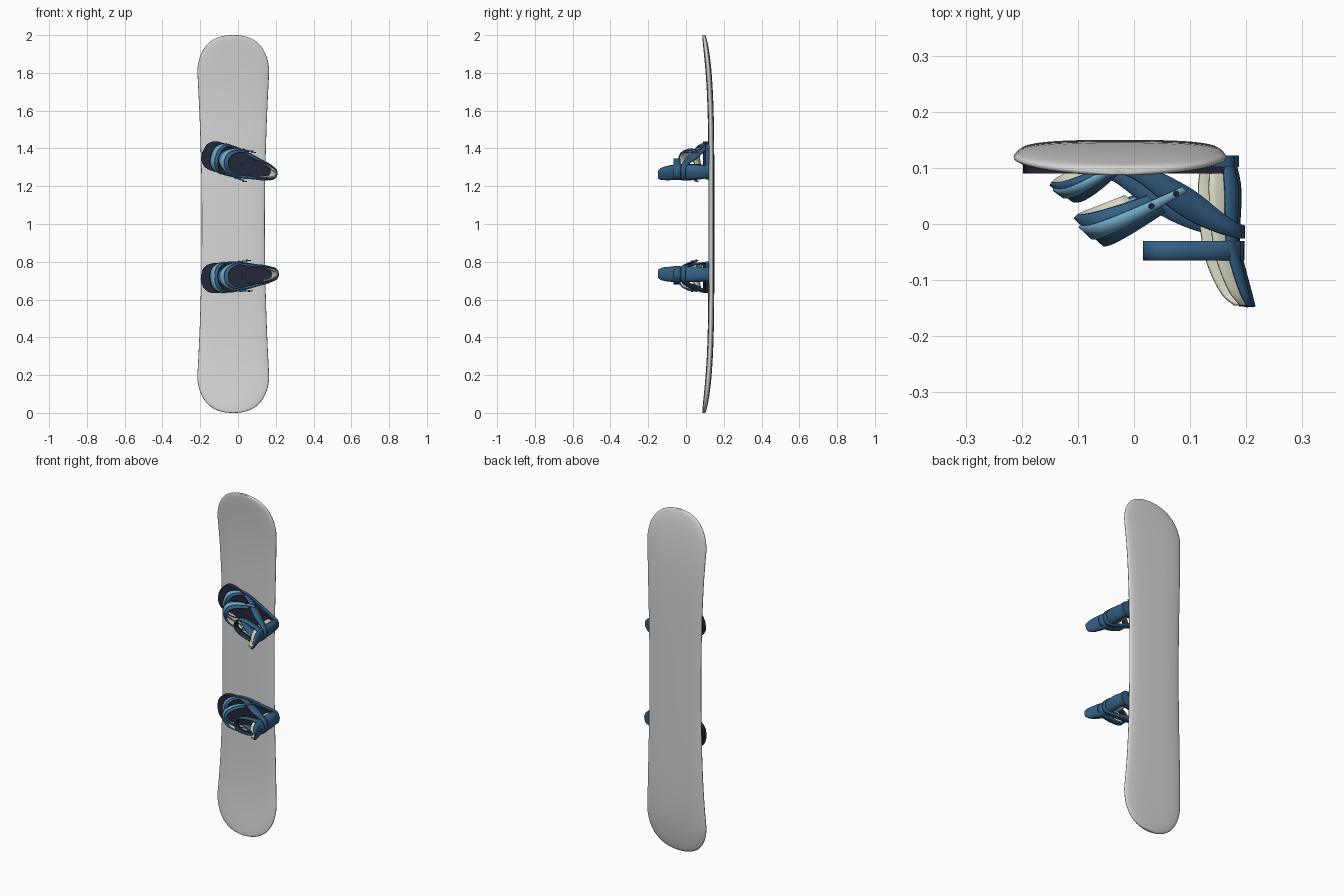
import bpy, bmesh, math
from mathutils import Vector

if "Cube" in bpy.data.objects:
    bpy.data.objects.remove(bpy.data.objects["Cube"])


def material(name, rgb):
    m = bpy.data.materials.new(name)
    m.diffuse_color = (*rgb, 1)
    m.use_nodes = True
    m.node_tree.nodes["Principled BSDF"].inputs["Base Color"].default_value = m.diffuse_color
    return m


GREY = material("board grey", (0.68, 0.68, 0.68))
BLUE = material("deep blue", (0.035, 0.115, 0.23))
LIGHT = material("light blue", (0.16, 0.40, 0.58))
DARK = material("near black", (0.018, 0.02, 0.04))
CREAM = material("cream", (0.74, 0.74, 0.60))


def finish(name, bm, mats, angle=40):
    me = bpy.data.meshes.new(name)
    bm.to_mesh(me)
    bm.free()
    ob = bpy.data.objects.new(name, me)
    bpy.context.collection.objects.link(ob)
    for m in mats:
        me.materials.append(m)
    bpy.ops.object.select_all(action='DESELECT')
    ob.select_set(True)
    bpy.context.view_layer.objects.active = ob
    bpy.ops.object.shade_smooth_by_angle(angle=math.radians(angle))
    return ob


def sheet(name, rows, outer, inner, thick, closed=False):
    """Strip through rows of points, facing outwards, thickened inwards."""
    bm = bmesh.new()
    g = [[bm.verts.new(p) for p in r] for r in rows]
    n = len(g[0])
    for i in range(len(g) - 1):
        for j in range(n if closed else n - 1):
            k = (j + 1) % n
            bm.faces.new((g[i][j], g[i][k], g[i + 1][k], g[i + 1][j]))
    bm.normal_update()
    mid = sum((v.co for v in bm.verts), Vector()) / len(bm.verts)
    if sum(f.normal.dot(f.calc_center_median() - mid) * f.calc_area() for f in bm.faces) < 0:
        bmesh.ops.reverse_faces(bm, faces=bm.faces[:])
    ob = finish(name, bm, [outer, inner])
    s = ob.modifiers.new("thickness", 'SOLIDIFY')
    s.thickness, s.offset, s.material_offset = thick, -1, 1
    return ob


def spline(ctrl, n=6):
    """Smooth list of tuples through the control tuples."""
    c = [Vector(p) for p in ctrl]
    c = [2 * c[0] - c[1]] + c + [2 * c[-1] - c[-2]]
    out = []
    for i in range(1, len(c) - 2):
        a, b, d, e = c[i - 1:i + 3]
        for k in range(n):
            t = k / n
            out.append(0.5 * (2 * b + (d - a) * t + (2 * a - 5 * b + 4 * d - e) * t * t
                              + (3 * b - a - 3 * d + e) * t ** 3))
    return out + [c[-2]]


def spow(x, p):
    return math.copysign(abs(x) ** p, x)


# Board: superellipse sections along z, waisted, tips bent forward
def board():
    bm = bmesh.new()
    rings, N, M = [], 72, 40
    for i in range(N + 1):
        t = -math.cos(math.pi * i / N) * 0.9998
        a = abs(t)
        w = 0.167 + 0.024 * min(1, a / 0.82) ** 2
        e = max(0, (a - 0.78) / 0.22)
        r = (1 - e ** 2.4) ** (1 / 2.4)
        yc = 0.134 - 0.039 * a ** 4.5
        th = 0.016 * (0.35 + 0.65 * r)
        rings.append([bm.verts.new((-0.025 + w * r * spow(math.cos(q), 0.7),
                                    yc + th * spow(math.sin(q), 0.75), 1 + t))
                      for q in (2 * math.pi * k / M for k in range(M))])
    for p, q in zip(rings, rings[1:]):
        for k in range(M):
            bm.faces.new((p[k], p[(k + 1) % M], q[(k + 1) % M], q[k]))
    bm.faces.new(rings[0])
    bm.faces.new(rings[-1])
    bmesh.ops.recalc_face_normals(bm, faces=bm.faces[:])
    finish("board", bm, [GREY], 60)


def binding(tag, z0, deg):
    ca, sa = math.cos(math.radians(deg)), math.sin(math.radians(deg))

    # local: u toe to heel, v across the foot, h height off the board
    def P(u, v, h):
        return Vector((u * ca - v * sa, 0.118 - h, z0 + u * sa + v * ca))

    def slab(name, toe, heel, wt, wh, h0, h1, mat):
        half = spline([(toe, 0), (toe + 0.012, wt * 0.62), (toe + 0.05, wt), (toe + 0.13, wt),
                       (heel - 0.06, wh), (heel - 0.015, wh * 0.75), (heel, 0)])
        loop = [(p[0], p[1]) for p in half] + [(p[0], -p[1]) for p in half[-2:0:-1]]
        bm = bmesh.new()
        f = bm.faces.new([bm.verts.new(P(u, v, h0)) for u, v in loop])
        top = bmesh.ops.extrude_face_region(bm, geom=[f])["geom"]
        for v in top:
            if isinstance(v, bmesh.types.BMVert):
                v.co.y -= h1 - h0
        bmesh.ops.recalc_face_normals(bm, faces=bm.faces[:])
        finish(tag + name, bm, [mat])

    slab("_base_tray", -0.13, 0.188, 0.078, 0.046, -0.004, 0.016, BLUE)
    slab("_footbed", -0.198, 0.182, 0.076, 0.042, -0.004, 0.028, DARK)

    # Straps arching over the foot
    def arch_point(front, back, R, f, th):
        s = math.sin(th) ** 0.8
        a = [x + (y - x) * s for x, y in zip(*front)]
        b = [x + (y - x) * s for x, y in zip(*back)]
        return a[0] + (b[0] - a[0]) * f, R * spow(math.cos(th), 0.8), a[1] + (b[1] - a[1]) * f

    def arch(name, front, back, R, lo, hi, start, outer, inner, lift=0.0, thick=0.007):
        rows = []
        for f in (lo, (lo + hi) / 2, hi):
            row = []
            for k in range(29):
                th = math.radians(start + (180 - 2 * start) * k / 28)
                u, v, h = arch_point(front, back, R + lift, f, th)
                s = math.sin(th)
                row.append(P(u - lift * 0.7 * s, v, h + lift * 0.8 * s))
            rows.append(row)
        sheet(tag + name, rows, outer, inner, thick)

    ankle = (((0.065, 0.045), (-0.108, 0.108)), ((0.088, 0.062), (-0.055, 0.158)))
    toe = (((-0.075, 0.012), (-0.150, 0.050)), ((-0.045, 0.022), (-0.108, 0.080)))
    arch("_ankle_pad", *ankle, 0.078, 0, 1, 16, BLUE, CREAM, thick=0.01)
    arch("_ankle_ladder", *ankle, 0.078, 0.25, 0.68, 1, LIGHT, LIGHT, 0.005, 0.005)
    arch("_toe_pad", *toe, 0.078, 0, 1, 0, BLUE, CREAM, thick=0.008)
    arch("_toe_ladder", *toe, 0.078, 0.2, 0.65, 4, LIGHT, LIGHT, 0.004, 0.004)

    # Bolts at the ankle strap ends
    for side in (1, -1):
        for deg_at in (5, 20):
            u, v, h = arch_point(*ankle, 0.083, 0.46, math.radians(deg_at))
            bm = bmesh.new()
            rings = [[bm.verts.new(P(u + 0.005 * math.cos(q), side * (v + d), h + 0.005 * math.sin(q)))
                      for q in (2 * math.pi * k / 12 for k in range(12))] for d in (-0.008, 0.004)]
            for k in range(12):
                j = (k + 1) % 12
                bm.faces.new((rings[0][k], rings[0][j], rings[1][j], rings[1][k]))
            for r in rings:
                bm.faces.new(r)
            bmesh.ops.recalc_face_normals(bm, faces=bm.faces[:])
            finish(tag + "_bolt", bm, [DARK])

    # Heel hoop: (u, v, lower h, upper h) along one side, mirrored
    half = [(-0.06, 0.076, 0.008, 0.022), (-0.01, 0.076, 0.012, 0.045), (0.05, 0.070, 0.036, 0.09),
            (0.10, 0.059, 0.062, 0.118), (0.145, 0.051, 0.095, 0.134), (0.178, 0.040, 0.115, 0.142),
            (0.196, 0.018, 0.120, 0.144)]
    pts = spline(half + [(u, -v, a, b) for u, v, a, b in half[::-1]], 4)
    sheet(tag + "_heel_hoop", [[P(p[0], p[1], p[2] + (p[3] - p[2]) * f) for p in pts]
                               for f in (0, 0.5, 1)], BLUE, BLUE, 0.007)

    # Highback: blue shell with a longer cream liner inside
    levels = spline([(0.005, 0.182, 0.135, 0.034), (0.06, 0.192, 0.130, 0.041),
                     (0.15, 0.189, 0.137, 0.041), (0.20, 0.200, 0.150, 0.040),
                     (0.245, 0.212, 0.172, 0.034), (0.265, 0.217, 0.192, 0.022)], 4)

    def shell(name, reach, inset, mat):
        rows = []
        for h, back, front, w in levels:
            f = back + (front - back) * reach
            row = []
            for k in range(21):
                q = math.radians(-90 + 9 * k)
                row.append(P(f + (back - inset - f) * math.cos(q) ** 0.8,
                             (w - inset) * spow(math.sin(q), 0.8), h - inset * 0.3))
            rows.append(row)
        sheet(tag + name, rows, mat, mat, 0.006)

    shell("_highback_shell", 0.55, 0.0, BLUE)
    shell("_highback_liner", 1.0, 0.005, CREAM)

    # Strap looped round the highback
    ring = [(0.108 + 0.089 * spow(math.cos(q), 0.75), 0.048 * spow(math.sin(q), 0.8))
            for q in (2 * math.pi * k / 40 for k in range(40))]
    sheet(tag + "_upper_strap", [[P(u, v, h) for u, v in ring] for h in (0.148, 0.166, 0.183)],
          BLUE, DARK, 0.007, True)


board()
binding("lower_binding", 0.722, 4)
binding("upper_binding", 1.322, -17)
